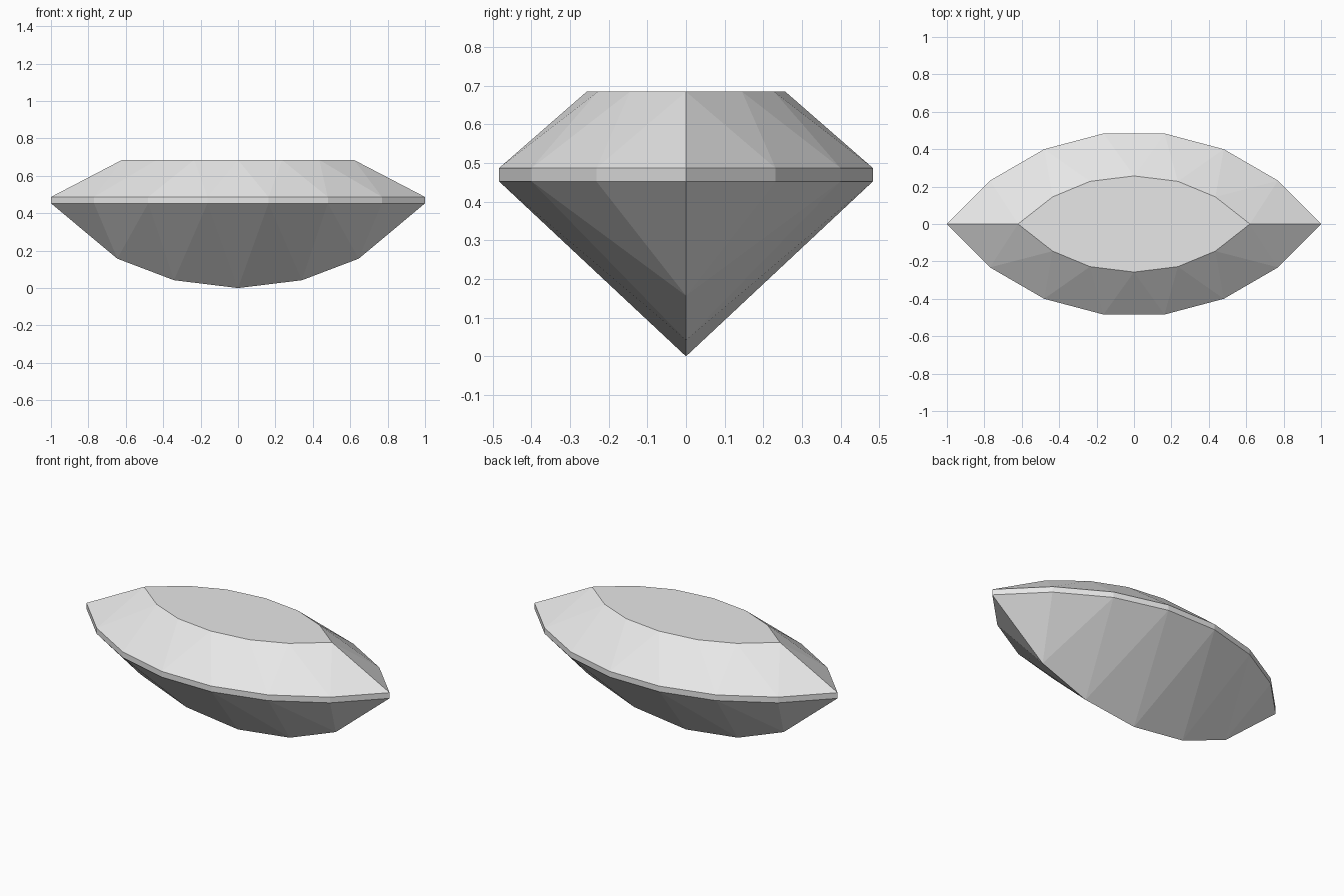
import bpy
import bmesh

cube = bpy.data.objects.get("Cube")
if cube:
    bpy.data.objects.remove(cube, do_unlink=True)

# Stone material
stone = bpy.data.materials.new("pale_grey_stone")
stone.use_nodes = True
colour = (0.8, 0.8, 0.8, 1)
stone.diffuse_color = colour
stone.node_tree.nodes["Principled BSDF"].inputs["Base Color"].default_value = colour

TABLE_Z, GIRDLE_TOP, GIRDLE_BASE = 0.685, 0.487, 0.453
girdle_half = [(1, 0), (0.77, 0.232), (0.48, 0.4), (0.163, 0.484)]
table_half = [(0.62, 0), (0.435, 0.145), (0.235, 0.228)]
keel_half = [(0.645, 0.157), (0.342, 0.042)]

# Mirror each half profile so it runs from -x to +x
girdle = [(-x, y) for x, y in girdle_half] + girdle_half[::-1]
table = [(-x, y) for x, y in table_half] + [(0, 0.257)] + table_half[::-1]
keel = [(-x, z) for x, z in keel_half] + [(0, 0)] + keel_half[::-1]

bm = bmesh.new()


def row(points, z, side):
    return [bm.verts.new((x, y * side, z)) for x, y in points]


for side in (-1, 1):
    top = row(table, TABLE_Z, side)
    upper = row(girdle, GIRDLE_TOP, side)
    lower = row(girdle, GIRDLE_BASE, side)
    ridge = [bm.verts.new((x, 0, z)) for x, z in keel]

    # Table half, split along the long axis
    bm.faces.new(top)

    # Crown: alternating triangles, and the girdle band below them
    for i in range(len(upper) - 1):
        bm.faces.new((upper[i], upper[i + 1], top[i]))
        bm.faces.new((lower[i], lower[i + 1], upper[i + 1], upper[i]))
        if i:
            bm.faces.new((upper[i], top[i], top[i - 1]))

    # Pavilion: girdle segments fan down to the curved keel
    last = len(ridge) - 1
    for i in range(len(lower) - 1):
        k = min(max(i - 1, 0), last)
        bm.faces.new((lower[i], lower[i + 1], ridge[k]))
    for k in range(last):
        bm.faces.new((lower[k + 2], ridge[k], ridge[k + 1]))

# Weld both sides, merge the table into one facet, face outward
bmesh.ops.remove_doubles(bm, verts=bm.verts, dist=0.0005)
seam = [e for e in bm.edges if all(abs(v.co.y) < 0.001 and v.co.z > 0.6 for v in e.verts)]
bmesh.ops.dissolve_edges(bm, edges=seam, use_verts=False)
bmesh.ops.recalc_face_normals(bm, faces=bm.faces)

mesh = bpy.data.meshes.new("cut_gemstone")
bm.to_mesh(mesh)
bm.free()
mesh.materials.append(stone)
gem = bpy.data.objects.new("cut_gemstone", mesh)
bpy.context.collection.objects.link(gem)
